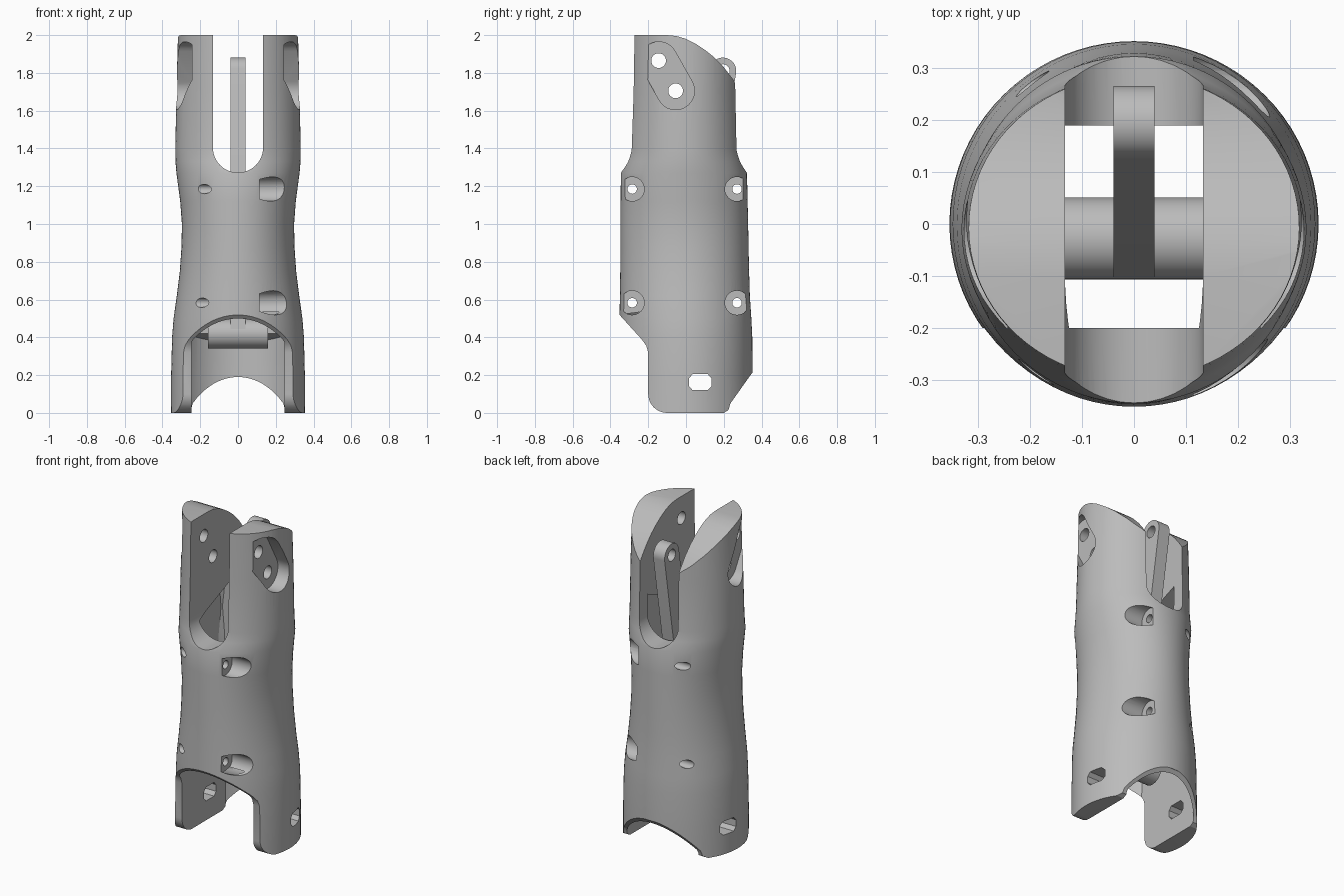
import bpy, bmesh, math
from mathutils import Vector

if "Cube" in bpy.data.objects:
    bpy.data.objects.remove(bpy.data.objects["Cube"])

grey = bpy.data.materials.new("plain grey")
grey.use_nodes = True
grey.diffuse_color = (0.5, 0.5, 0.5, 1)
grey.node_tree.nodes["Principled BSDF"].inputs["Base Color"].default_value = (0.5, 0.5, 0.5, 1)


def to_object(name, bm):
    bmesh.ops.recalc_face_normals(bm, faces=bm.faces)
    mesh = bpy.data.meshes.new(name)
    bm.to_mesh(mesh)
    bm.free()
    mesh.materials.append(grey)
    obj = bpy.data.objects.new(name, mesh)
    bpy.context.collection.objects.link(obj)
    return obj


def skin(name, rings):
    """Closed solid through a list of point rings."""
    bm = bmesh.new()
    loops = [[bm.verts.new(p) for p in ring] for ring in rings]
    n = len(loops[0])
    for a, b in zip(loops, loops[1:]):
        for i in range(n):
            bm.faces.new((a[i], a[(i + 1) % n], b[(i + 1) % n], b[i]))
    bm.faces.new(loops[0])
    bm.faces.new(loops[-1])
    return to_object(name, bm)


def prism(name, axis, outline, start, end):
    """Outline in (y, z) pushed along x, or in (x, z) pushed along y."""
    def place(t):
        return [(t, u, v) if axis == "x" else (u, t, v) for u, v in outline]
    return skin(name, [place(start), place(end)])


def arc(centre, r, start, end, steps=16):
    angles = [math.radians(start + (end - start) * i / steps) for i in range(steps + 1)]
    return [(centre[0] + r * math.cos(a), centre[1] + r * math.sin(a)) for a in angles]


def circle(centre, r):
    return arc(centre, r, 0, 348.75, 31)


def stadium(p, q, r):
    d = math.degrees(math.atan2(q[1] - p[1], q[0] - p[0]))
    return arc(q, r, d - 90, d + 90) + arc(p, r, d + 90, d + 270)


def boolean(target, tool, mode="DIFFERENCE"):
    mod = target.modifiers.new("cut", "BOOLEAN")
    mod.object, mod.operation, mod.solver = tool, mode, "EXACT"
    graph = bpy.context.evaluated_depsgraph_get()
    mesh = bpy.data.meshes.new_from_object(target.evaluated_get(graph))
    target.modifiers.clear()
    target.data = mesh
    bpy.data.objects.remove(tool)


# Waisted oval body: height, half width, half depth, depth offset
SECTIONS = [(-0.1, 0.356, 0.352, 0), (0.2, 0.354, 0.352, 0), (0.4, 0.349, 0.351, 0),
            (0.5, 0.341, 0.349, -0.003), (0.62, 0.324, 0.344, -0.006),
            (0.75, 0.308, 0.341, -0.007), (0.88, 0.299, 0.339, -0.008),
            (1.0, 0.297, 0.338, -0.009), (1.12, 0.306, 0.336, -0.01),
            (1.27, 0.326, 0.334, -0.011), (1.33, 0.331, 0.314, -0.01),
            (1.39, 0.332, 0.303, -0.01), (1.7, 0.326, 0.295, -0.008),
            (2.1, 0.315, 0.288, -0.01)]


def oval_shell(name, scale):
    rings = []
    for z, rx, ry, cy in SECTIONS:
        angles = [math.tau * i / 80 for i in range(80)]
        rings.append([(scale * rx * math.cos(a), cy + scale * ry * math.sin(a), z) for a in angles])
    return skin(name, rings)


body = oval_shell("body", 1)

# Side silhouette: rounded feet, sloped openings and curved crown
crown = [(0.5, 1.66), (0.3, 1.66), (0.285, 1.70), (0.25, 1.765), (0.2, 1.83), (0.15, 1.882),
         (0.1, 1.922), (0.05, 1.955), (0, 1.98), (-0.05, 1.995), (-0.1, 2.0), (-0.5, 2.0)]
side = (arc((-0.1, 0.1), 0.1, 180, 270, 10) + [(0.2, 0), (0.225, 0.015), (0.235, 0.05),
        (0.35, 0.212), (0.5, 0.212)] + crown
        + [(-0.5, 0.52), (-0.353, 0.52), (-0.235, 0.39), (-0.21, 0.355), (-0.2, 0.32)])
boolean(body, prism("silhouette", "x", side, -1, 1), "INTERSECT")

# Inner cavity, flat sided and kept inside the wall
hollow = [(-0.5, -0.2), (-0.5, 0.5), (-0.2, 0.54), (-0.2, 1.36), (0.19, 1.52),
          (0.19, 0.42), (0.5, 0.32), (0.5, -0.2)]
cavity = prism("cavity", "x", hollow, -0.245, 0.245)
boolean(cavity, oval_shell("inner_limit", 0.95), "INTERSECT")
boolean(body, cavity)

# Fork slot with a round floor
slot = arc((0, 1.405), 0.133, 180, 360, 32) + [(0.133, 2.3), (-0.133, 2.3)]
boolean(body, prism("slot", "y", slot, -1, 1))

# Recessed pads and pin holes near the crown
PIN_A, PIN_B = (-0.145, 1.865), (-0.055, 1.705)
for s in (-1, 1):
    boolean(body, prism("pad", "x", stadium(PIN_A, PIN_B, 0.1), s * 0.243, s * 0.6))
for pin in (PIN_A, PIN_B):
    boolean(body, prism("pin_hole", "x", circle(pin, 0.039), -1, 1))

# Screw holes, countersunk on the left side only
for y in (-0.285, 0.27):
    for z in (0.583, 1.185):
        boolean(body, prism("screw_hole", "x", circle((y, z), 0.025), -1, 1))
        boolean(body, prism("screw_pocket", "x", circle((y, z), 0.064), 0.115, 0.6))

# Oblong openings through both feet
opening = [(0.035, 0.12), (0.115, 0.12), (0.135, 0.142), (0.135, 0.183),
           (0.115, 0.205), (0.035, 0.205), (0.016, 0.183), (0.016, 0.142)]
boolean(body, prism("foot_opening", "x", opening, -1, 1))

# Slanted lever inside the slot, with an eye at its top
lever = prism("lever", "x", stadium((-0.035, 0.42), (0.195, 1.81), 0.071), -0.039, 0.039)
boolean(lever, prism("lever_eye", "x", circle((0.195, 1.81), 0.036), -1, 1))

# Round crossbar at the foot of the lever
crossbar = prism("crossbar", "x", circle((-0.028, 0.42), 0.079), -0.16, 0.16)

for obj in (body, lever, crossbar):
    bpy.ops.object.select_all(action="DESELECT")
    obj.select_set(True)
    bpy.context.view_layer.objects.active = obj
    bpy.ops.object.shade_smooth_by_angle(angle=math.radians(25))
